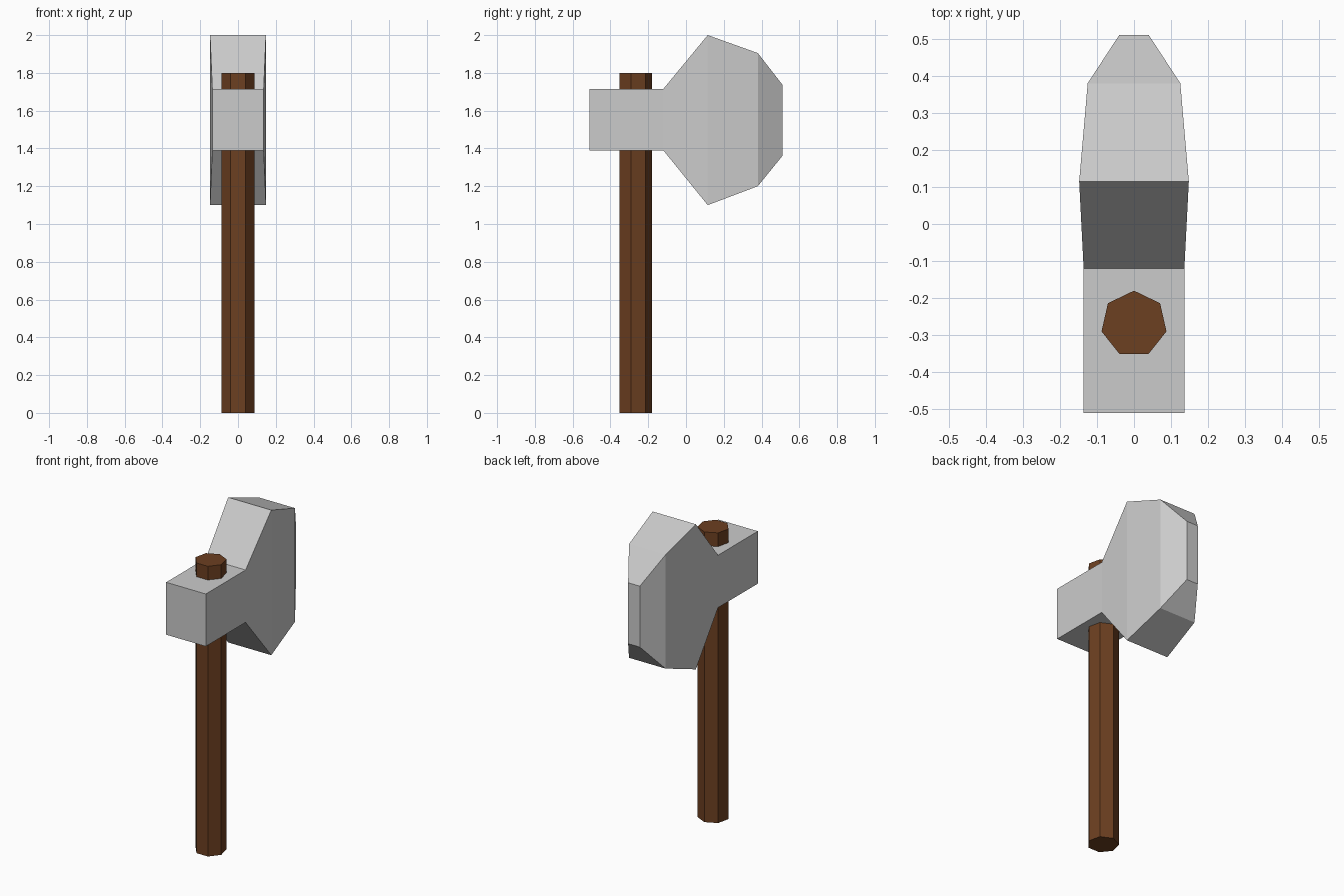
import bpy, bmesh
from math import pi, sin, cos

if "Cube" in bpy.data.objects:
    bpy.data.objects.remove(bpy.data.objects["Cube"])


def loft(name, rings):
    """Skin a list of equal-length point rings and cap both ends."""
    bm = bmesh.new()
    loops = [[bm.verts.new(p) for p in ring] for ring in rings]
    for a, b in zip(loops, loops[1:]):
        n = len(a)
        for i in range(n):
            j = (i + 1) % n
            bm.faces.new((a[i], a[j], b[j], b[i]))
    bm.faces.new(loops[0])
    bm.faces.new(loops[-1])
    bmesh.ops.recalc_face_normals(bm, faces=bm.faces)
    mesh = bpy.data.meshes.new(name)
    bm.to_mesh(mesh)
    bm.free()
    obj = bpy.data.objects.new(name, mesh)
    bpy.context.collection.objects.link(obj)
    return obj


# Axe head: rectangular sections from the poll to the cutting edge
# (y, half width, bottom z, top z)
sections = [
    (-0.51, 0.136, 1.39, 1.715),
    (-0.12, 0.136, 1.39, 1.715),
    (0.115, 0.148, 1.10, 2.00),
    (0.38, 0.125, 1.20, 1.905),
    (0.51, 0.04, 1.36, 1.738),
]
loft("axe_head", [[(-w, y, lo), (w, y, lo), (w, y, hi), (-w, y, hi)]
                  for y, w, lo, hi in sections])

# Handle: seven-sided shaft through the head
radius, sides, centre_y = 0.09, 7, -0.27
handle = loft("handle", [[(radius * sin(2 * pi * i / sides),
                           centre_y + radius * cos(2 * pi * i / sides), z)
                          for i in range(sides)] for z in (0.0, 1.8)])
wood = bpy.data.materials.new("wood")
wood.diffuse_color = (0.15, 0.05, 0.015, 1)
wood.use_nodes = True
wood.node_tree.nodes["Principled BSDF"].inputs["Base Color"].default_value = wood.diffuse_color
handle.data.materials.append(wood)
